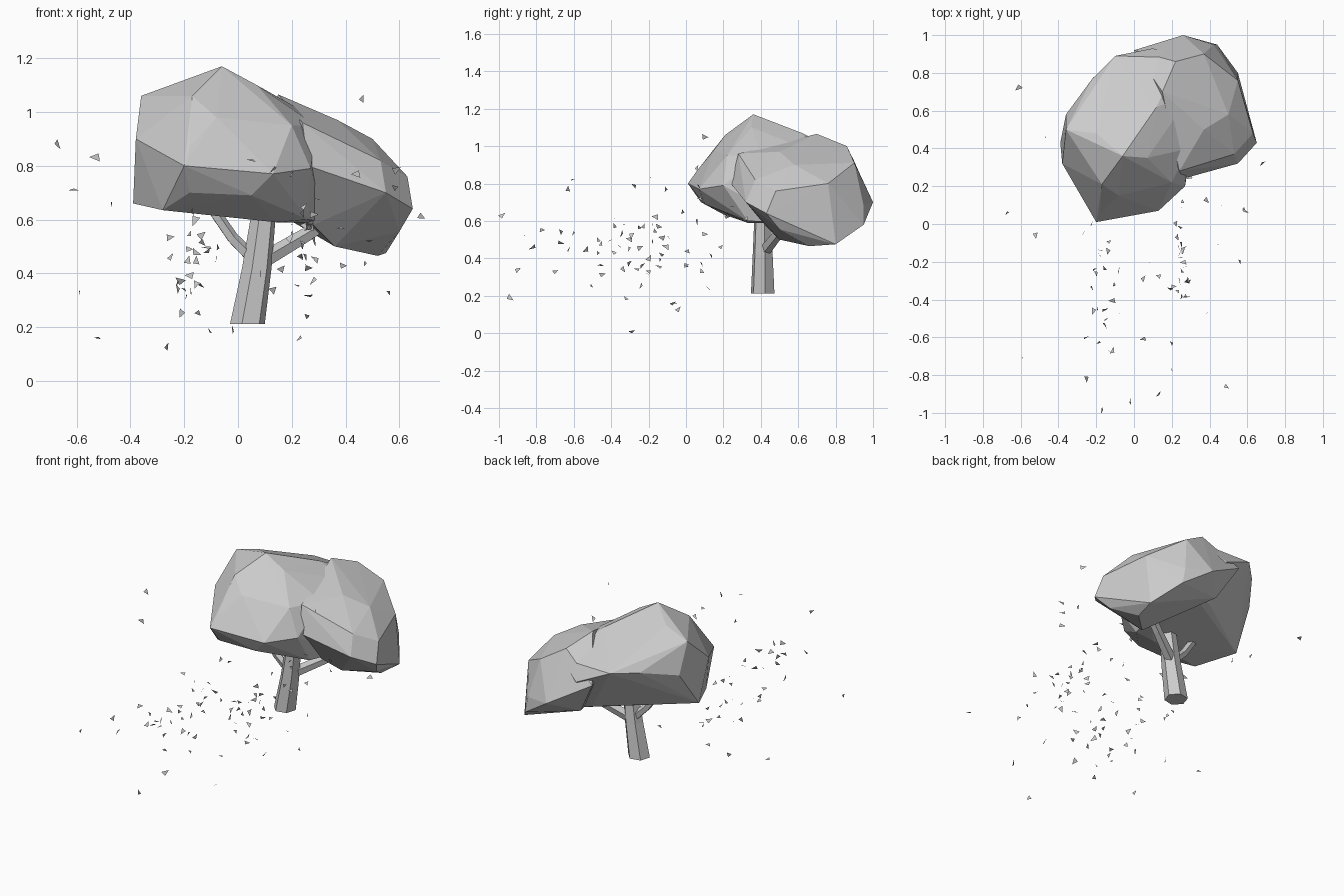
import bpy, bmesh, math, random
from mathutils import Vector, Matrix, Euler

random.seed(7)


def add_object(name, bm):
    bmesh.ops.recalc_face_normals(bm, faces=bm.faces[:])
    mesh = bpy.data.meshes.new(name)
    bm.to_mesh(mesh)
    bm.free()
    ob = bpy.data.objects.new(name, mesh)
    bpy.context.collection.objects.link(ob)
    return ob


def faceted_clump(name, points):
    """Low-poly leaf mass: convex skin around a few corner points."""
    bm = bmesh.new()
    for p in points:
        bm.verts.new(p)
    res = bmesh.ops.convex_hull(bm, input=bm.verts[:])
    loose = {g for g in res["geom_interior"] + res["geom_unused"]
             if isinstance(g, bmesh.types.BMVert)}
    bmesh.ops.delete(bm, geom=list(loose), context='VERTS')
    return add_object(name, bm)


def limb(name, stations, sides):
    """Tapered faceted limb through (centre, radius) stations."""
    bm = bmesh.new()
    axis = Vector(stations[-1][0]) - Vector(stations[0][0])
    rot = axis.to_track_quat('Z', 'Y') if abs(axis.z) < 0.9 * axis.length else Matrix.Identity(3).to_quaternion()
    rings = []
    for c, r in stations:
        rings.append([bm.verts.new(Vector(c) + rot @ Vector((
            r * math.cos(2 * math.pi * (i + 0.2) / sides),
            r * math.sin(2 * math.pi * (i + 0.2) / sides), 0))) for i in range(sides)])
    for a, b in zip(rings, rings[1:]):
        for i in range(sides):
            j = (i + 1) % sides
            bm.faces.new((a[i], a[j], b[j], b[i]))
    bm.faces.new(rings[0][::-1])
    bm.faces.new(rings[-1])
    return add_object(name, bm)


# Canopy: tall front-left clump merged with a lower back-right clump
canopy = faceted_clump("canopy", [
    (-0.06, 0.36, 1.17), (-0.20, 0.48, 1.11), (-0.36, 0.50, 1.06), (0.07, 0.35, 1.10),
    (0.12, 0.62, 1.07), (-0.20, 0.01, 0.80), (-0.18, 0.06, 0.87), (-0.08, 0.15, 0.98),
    (-0.17, 0.21, 1.06), (0.13, 0.07, 0.77), (0.27, 0.20, 0.79), (0.20, 0.22, 0.95),
    (-0.38, 0.32, 0.90), (-0.39, 0.43, 0.66), (-0.28, 0.20, 0.635), (-0.18, 0.08, 0.70),
    (0.05, 0.10, 0.69), (-0.10, 0.35, 0.62), (0.14, 0.33, 0.59), (0.26, 0.33, 0.60),
    (-0.36, 0.58, 0.88), (-0.22, 0.77, 0.93), (-0.10, 0.89, 0.94), (0.10, 0.93, 0.85),
    (-0.13, 0.59, 0.68), (0.10, 0.78, 0.64),
    # right side buried in the back clump, closing the cleft between the two
    (0.29, 0.40, 0.95), (0.30, 0.68, 0.97), (0.24, 0.88, 0.94), (0.33, 0.55, 0.59),
    (0.28, 0.85, 0.61)])
back_clump = faceted_clump("back_clump", [
    (0.65, 0.43, 0.64), (0.63, 0.48, 0.76), (0.55, 0.32, 0.70), (0.55, 0.80, 0.475),
    (0.52, 0.66, 0.465), (0.36, 0.50, 0.50), (0.28, 0.42, 0.58), (0.44, 0.95, 0.58),
    (0.26, 1.00, 0.70), (0.42, 0.95, 0.68), (0.55, 0.76, 0.80), (0.50, 0.58, 0.90),
    (0.37, 0.90, 0.91), (0.22, 0.86, 1.00), (0.37, 0.50, 0.97), (0.15, 0.70, 1.065),
    (0.24, 0.28, 0.96), (0.00, 0.92, 0.85), (0.12, 0.86, 0.64), (0.53, 0.37, 0.82),
    (0.60, 0.50, 0.555), (0.26, 0.24, 0.80)])
union = canopy.modifiers.new("merge", 'BOOLEAN')
union.operation = 'UNION'
union.solver = 'EXACT'
union.object = back_clump
bpy.context.view_layer.objects.active = canopy
bpy.ops.object.modifier_apply(modifier=union.name)
bpy.data.objects.remove(back_clump)

# Trunk and two forking branches
limb("trunk", [((0.035, 0.41, 0.212), 0.066), ((0.07, 0.41, 0.42), 0.056),
               ((0.10, 0.41, 0.66), 0.045)], 6)
limb("left_branch", [((0.06, 0.42, 0.45), 0.026), ((-0.02, 0.41, 0.53), 0.023),
                     ((-0.11, 0.40, 0.66), 0.022)], 5)
limb("right_branch", [((0.08, 0.42, 0.44), 0.033), ((0.25, 0.50, 0.54), 0.028),
                      ((0.34, 0.54, 0.60), 0.026)], 5)

# Blown leaves: outlying ones placed, the rest scattered in two streams
spots = [(-0.61, 0.72, 0.71), (-0.47, 0.46, 0.66), (0.68, 0.32, 0.61), (-0.67, 0.06, 0.88),
         (-0.53, -0.19, 0.83), (-0.59, -0.70, 0.33), (-0.25, -0.82, 0.46),
         (-0.17, -0.985, 0.63), (-0.02, -0.94, 0.19), (0.13, -0.90, 0.34),
         (0.49, -0.86, 0.52), (0.05, -0.29, 0.015), (0.46, 0.10, 1.05), (0.39, -0.47, 0.43),
         (0.56, -0.20, 0.33), (0.23, -0.07, 0.16), (-0.52, -0.06, 0.16), (0.20, -0.63, 0.77),
         (0.20, -0.77, 0.55), (0.05, -0.61, 0.82)]
for _ in range(26):
    spots.append((random.gauss(-0.17, 0.05), random.uniform(-0.7, 0.1), random.gauss(0.43, 0.12)))
for _ in range(26):
    spots.append((random.gauss(0.24, 0.04), random.uniform(-0.4, 0.25), random.gauss(0.50, 0.13)))
for _ in range(10):
    spots.append((random.uniform(-0.1, 0.6), random.uniform(-0.4, 0.15), random.uniform(0.3, 0.9)))
bm = bmesh.new()
for p in spots:
    s = random.uniform(0.8, 1.2) * 0.02
    rot = Euler([random.uniform(0, 6.28) for _ in range(3)]).to_matrix()
    bm.faces.new([bm.verts.new(Vector(p) + rot @ Vector(c) * s)
                  for c in ((-0.6, -0.7, 0), (0.7, -0.5, 0), (0.1, 1.0, 0))])
# keep the lowest leaf resting on the ground
low = min(v.co.z for v in bm.verts)
for v in bm.verts:
    v.co.z -= low if v.co.z < 0.06 else 0
add_object("falling_leaves", bm)
